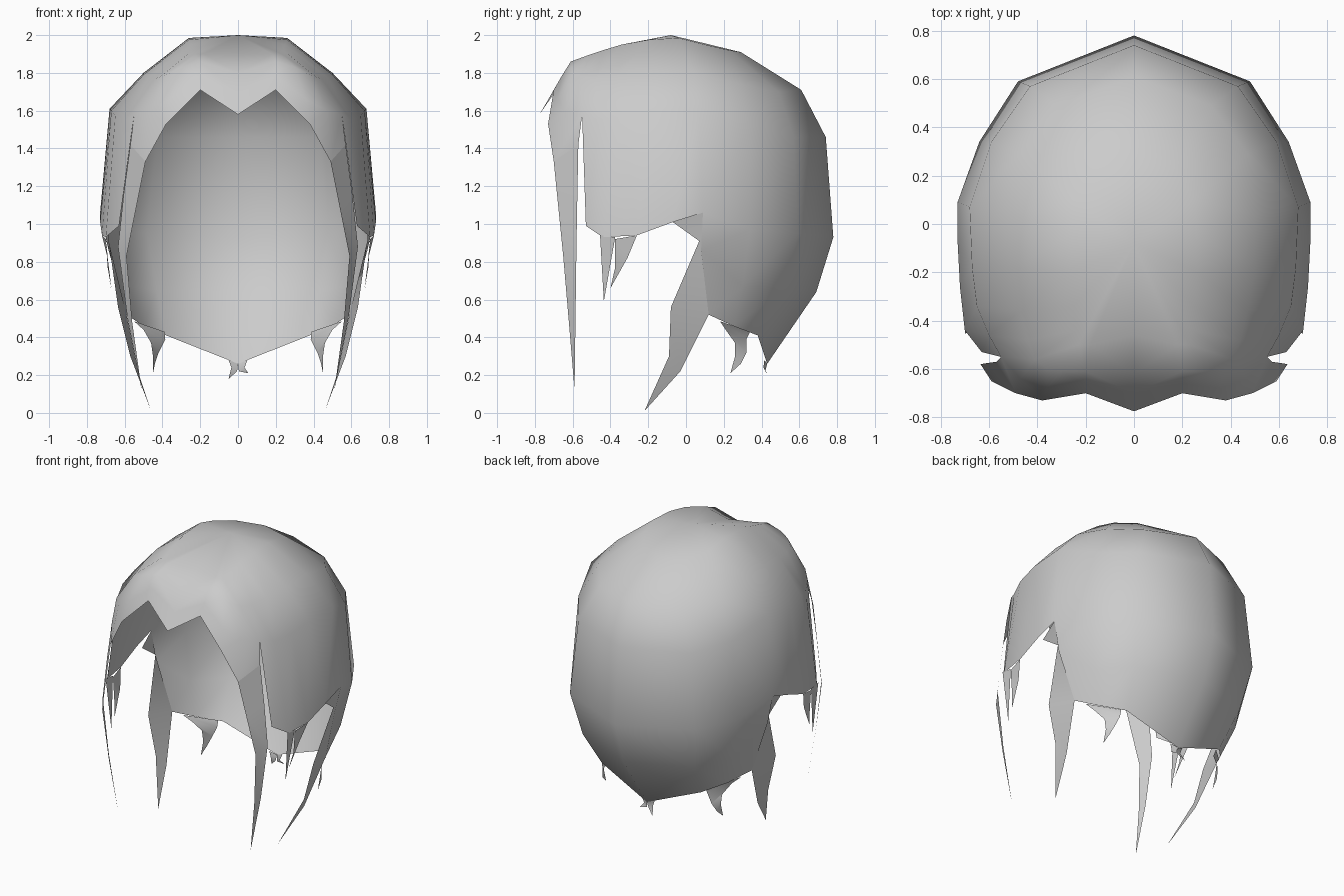
import bpy, bmesh

hair = bpy.data.materials.new("hair grey")
hair.diffuse_color = (0.6, 0.6, 0.6, 1)


def build(name, strips, mirror=True):
    """Bridge neighbouring point rows; rows of one length give quads, a shorter row fans out."""
    bm = bmesh.new()
    for rows in strips:
        vs = [[bm.verts.new(p) for p in r] for r in rows]
        for a, b in zip(vs, vs[1:]):
            for i in range(max(len(a), len(b)) - 1):
                i0, i1 = min(i, len(a) - 1), min(i + 1, len(a) - 1)
                j0, j1 = min(i, len(b) - 1), min(i + 1, len(b) - 1)
                quad = []
                for v in (a[i0], a[i1], b[j1], b[j0]):
                    if v not in quad:
                        quad.append(v)
                bm.faces.new(quad)
    bmesh.ops.remove_doubles(bm, verts=bm.verts, dist=0.002)
    bmesh.ops.recalc_face_normals(bm, faces=bm.faces)
    me = bpy.data.meshes.new(name)
    bm.to_mesh(me)
    bm.free()
    me.materials.append(hair)
    for f in me.polygons:
        f.use_smooth = True
    ob = bpy.data.objects.new(name, me)
    bpy.context.collection.objects.link(ob)
    if mirror:
        m = ob.modifiers.new("mirror", 'MIRROR')
        m.use_clip = True
        m.merge_threshold = 0.002
    return ob


crown = (0, -0.08, 2.0)

# Meridians from the crown down, back centre to ear
back = [
    [crown, (0, .29, 1.91), (0, .61, 1.71), (0, .74, 1.46), (0, .78, .93), (0, .69, .64), (0, .43, .26)],
    [crown, (.17, .23, 1.92), (.32, .49, 1.70), (.43, .57, 1.46), (.48, .59, .95), (.43, .52, .65), (.38, .38, .41)],
    [crown, (.25, .10, 1.95), (.47, .29, 1.74), (.59, .34, 1.50), (.64, .34, .97), (.58, .30, .67), (.50, .25, .46)],
    [crown, (.26, -.04, 1.985), (.50, .04, 1.80), (.68, .07, 1.61), (.73, .09, 1.06), (.685, .08, .86), (.59, .12, .52)],
]

# Meridians of the side panel, ear to temple
ear = back[3][:5]
side = [
    ear,
    [crown, (.26, -.20, 1.975), (.50, -.18, 1.79), (.67, -.18, 1.60), (.73, -.07, 1.01)],
    [crown, (.25, -.34, 1.95), (.47, -.36, 1.78), (.65, -.34, 1.57), (.72, -.26, .94)],
    [crown, (.24, -.44, 1.92), (.44, -.48, 1.77), (.60, -.46, 1.55), (.70, -.44, .93)],
    [crown, (.23, -.50, 1.90), (.41, -.56, 1.78), (.55, -.55, 1.58), (.63, -.53, .99)],
]

# Fringe, temple to centre parting
fringe = [
    [crown, (.23, -.50, 1.90), (.41, -.56, 1.78), (.55, -.55, 1.58), (.57, -.57, 1.42)],
    [crown, (.23, -.50, 1.90), (.36, -.60, 1.80), (.47, -.64, 1.60), (.49, -.70, 1.33)],
    [crown, (.23, -.50, 1.90), (.30, -.61, 1.83), (.36, -.68, 1.66), (.38, -.73, 1.53)],
    [crown, (.18, -.50, 1.90), (.20, -.61, 1.86), (.20, -.66, 1.78), (.20, -.70, 1.71)],
    [crown, (0, -.46, 1.89), (0, -.62, 1.80), (0, -.70, 1.69), (0, -.775, 1.58)],
]
build("hair_shell", [back, side, fringe])

# Long lock hanging from each temple
build("temple_lock", [[
    [(.49, -.70, 1.33), (.57, -.57, 1.42)],
    [(.54, -.675, 1.08), (.605, -.575, 1.16)],
    [(.59, -.65, .83), (.635, -.58, .88)],
    [(.56, -.62, .48), (.585, -.585, .50)],
    [(.51, -.59, .12)],
]])

# Pointed wisps under the side panel
build("side_wisps", [
    [[(.70, -.455, .94), (.70, -.375, .93)], [(.67, -.435, .59)]],
    [[(.70, -.375, .92), (.72, -.26, .94)], [(.69, -.375, .77), (.69, -.31, .82)], [(.67, -.40, .66)]],
])

# Lock in front of each ear, falling from the nape shell
build("neck_lock", [[
    [(.69, -.07, 1.01), (.73, .09, 1.06)],
    [(.685, .07, .91), (.685, .08, .86)],
    [(.635, -.08, .56), (.59, .12, .52)],
    [(.57, -.09, .30), (.53, -.03, .22)],
    [(.46, -.22, .01)],
]])

# Curled tips at the nape
build("nape_curl", [[
    [(.55, .18, .485), (.39, .34, .43)],
    [(.50, .21, .44), (.385, .32, .39)],
    [(.46, .26, .37), (.42, .32, .32)],
    [(.45, .26, .30), (.44, .29, .26)],
    [(.45, .235, .21)],
]])

# Two small uneven tails at the nape centre
for n, s, tip in (("left_tail", -1, (-.05, .44, .18)), ("right_tail", 1, (.055, .43, .21))):
    build(n, [[[(0, .43, .26), (s * .05, .415, .28)],
               [(s * .005, .42, .22), (s * .035, .41, .24)], [tip]]], mirror=False)
